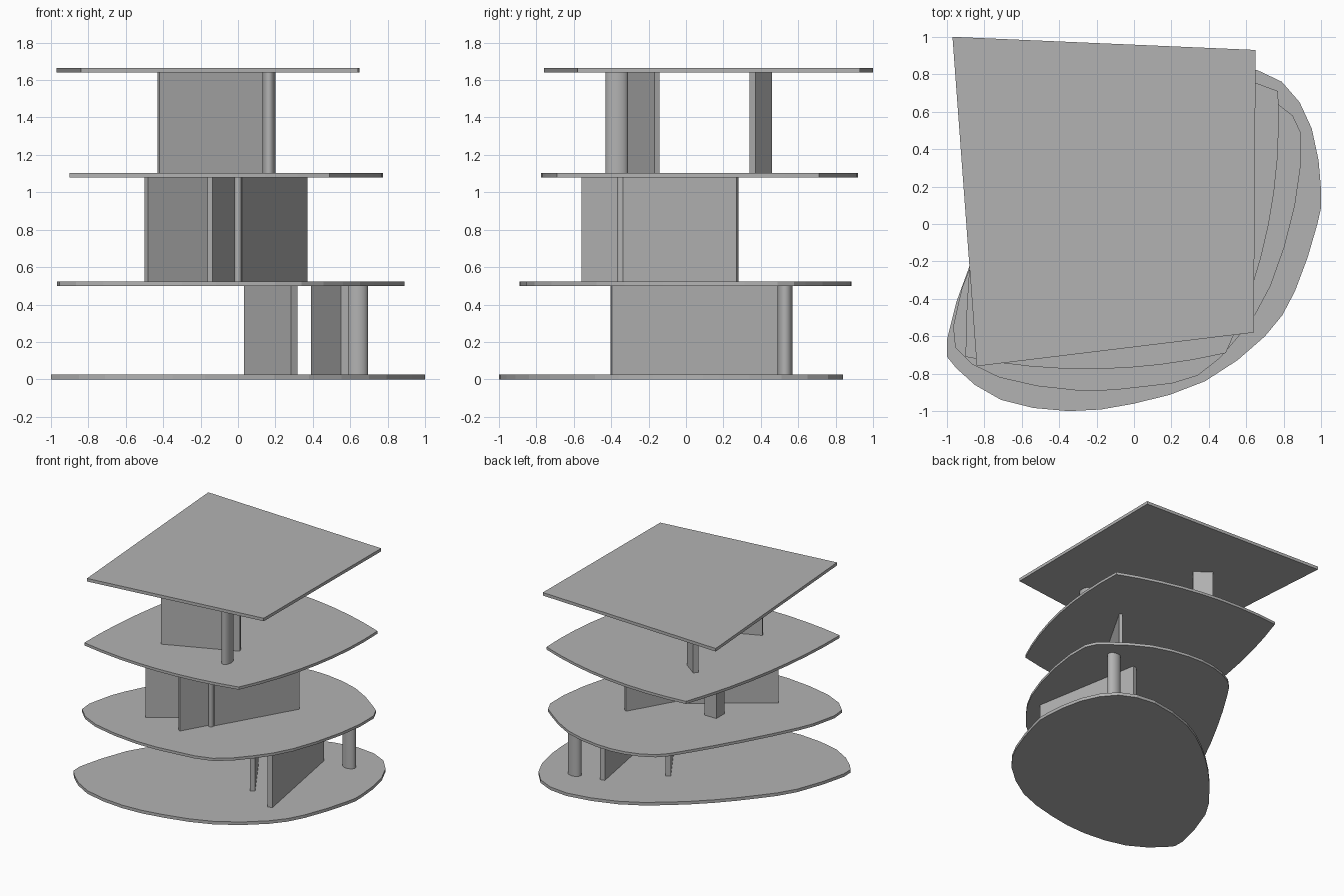
import bpy
import bmesh
import math
from mathutils import Vector

# Remove the default object
default = bpy.data.objects.get("Cube")
if default:
    bpy.data.objects.remove(default, do_unlink=True)

# Single plain material
grey = bpy.data.materials.new("plain_grey")
grey.use_nodes = True
tone = (0.45, 0.45, 0.45, 1.0)
grey.diffuse_color = tone
grey.node_tree.nodes["Principled BSDF"].inputs["Base Color"].default_value = tone


def extrude_outline(name, outline, bottom, top):
    """Make a flat prism from a plan outline."""
    bm = bmesh.new()
    face = bm.faces.new([bm.verts.new((p[0], p[1], bottom)) for p in outline])
    result = bmesh.ops.extrude_face_region(bm, geom=[face])
    raised = [v for v in result["geom"] if isinstance(v, bmesh.types.BMVert)]
    bmesh.ops.translate(bm, verts=raised, vec=(0, 0, top - bottom))
    bmesh.ops.recalc_face_normals(bm, faces=bm.faces)
    mesh = bpy.data.meshes.new(name)
    bm.to_mesh(mesh)
    bm.free()
    mesh.materials.append(grey)
    obj = bpy.data.objects.new(name, mesh)
    bpy.context.collection.objects.link(obj)
    return obj


def rounded(points, steps=2):
    """Closed smooth curve through the given plan points."""
    pts = [Vector(p) for p in points]
    count = len(pts)
    curve = []
    for i in range(count):
        before, start, end, after = (pts[(i + k) % count] for k in (-1, 0, 1, 2))
        for step in range(steps):
            t = step / steps
            curve.append(0.5 * (2 * start + (end - before) * t
                                + (2 * before - 5 * start + 4 * end - after) * t ** 2
                                + (3 * start - before - 3 * end + after) * t ** 3))
    return curve


def bowed(corners, bulges, steps=8):
    """Counter-clockwise polygon whose sides bow outward."""
    curve = []
    for i, corner in enumerate(corners):
        start = Vector(corner)
        side = Vector(corners[(i + 1) % len(corners)]) - start
        outward = Vector((side.y, -side.x)).normalized()
        for step in range(steps):
            t = step / steps
            curve.append(start + side * t + outward * bulges[i] * 4 * t * (1 - t))
    return curve


def wall(name, start, end, thickness, level):
    """Straight upright wall between two plan points."""
    a, b = Vector(start), Vector(end)
    run = (b - a).normalized()
    across = Vector((-run.y, run.x)) * thickness / 2
    return extrude_outline(name, [a - across, b - across, b + across, a + across], *level)


def column(name, centre, radius_x, radius_y, level, sides=32):
    """Upright column with an oval section."""
    turns = [math.tau * i / sides for i in range(sides)]
    ring = [(centre[0] + radius_x * math.cos(a), centre[1] + radius_y * math.sin(a))
            for a in turns]
    obj = extrude_outline(name, ring, *level)
    bpy.ops.object.select_all(action="DESELECT")
    obj.select_set(True)
    bpy.context.view_layer.objects.active = obj
    bpy.ops.object.shade_smooth_by_angle(angle=math.radians(30))


# Floor slabs, from an oval at the ground to a quadrilateral roof
ground_outline = rounded([
    (-1, -.62), (-.95, -.77), (-.71, -.94), (-.35, -1), (0, -.96), (.38, -.84),
    (.7, -.6), (.86, -.36), (.98, 0), (1, .18), (.95, .51), (.79, .76),
    (.5, .84), (.1, .74), (-.2, .55), (-.47, .31), (-.69, .06), (-.87, -.2)])
extrude_outline("ground_slab", ground_outline, 0, 0.025)

first_outline = rounded([
    (-.955, -.66), (-.72, -.82), (-.3, -.89), (.05, -.87), (.34, -.81), (.56, -.6),
    (.73, -.33), (.86, .1), (.89, .49), (.77, .64), (.5, .81), (.2, .88),
    (-.05, .87), (-.27, .78), (-.41, .6), (-.65, .2), (-.87, -.22), (-.94, -.43)])
extrude_outline("first_floor_slab", first_outline, 0.5, 0.522)

second_outline = bowed([(-.9, -.71), (.49, -.69), (.77, .71), (-.63, .9)],
                       [.075, .09, .09, .07])
extrude_outline("second_floor_slab", second_outline, 1.08, 1.102)

roof_outline = [(-.84, -.76), (.64, -.58), (.65, .93), (-.97, 1)]
extrude_outline("roof_slab", roof_outline, 1.64, 1.665)

# Storey heights
lower = (0.025, 0.5)
middle = (0.522, 1.08)
upper = (1.102, 1.64)

# Lower storey
wall("lower_long_wall", (.57, -.4), (.41, .5), .04, lower)
wall("lower_short_wall", (.3, -.24), (.05, .16), .04, lower)
column("lower_column", (.64, .53), .055, .04, lower)

# Middle storey
wall("middle_right_wall", (.01, -.33), (.36, .275), .025, middle)
wall("middle_front_wall", (-.15, -.55), (0, -.29), .03, middle)
wall("middle_left_wall", (-.49, -.5), (.06, -.11), .03, middle)
wall("middle_square_post", (-.222, -.108), (-.222, 0), .108, middle)
column("middle_column", (0, -.345), .02, .025, middle)

# Upper storey
wall("upper_wall", (-.425, -.39), (.13, -.155), .03, upper)
wall("upper_back_post", (-.4, .445), (-.28, .355), .04, upper)
column("upper_column", (.165, -.37), .035, .06, upper)
